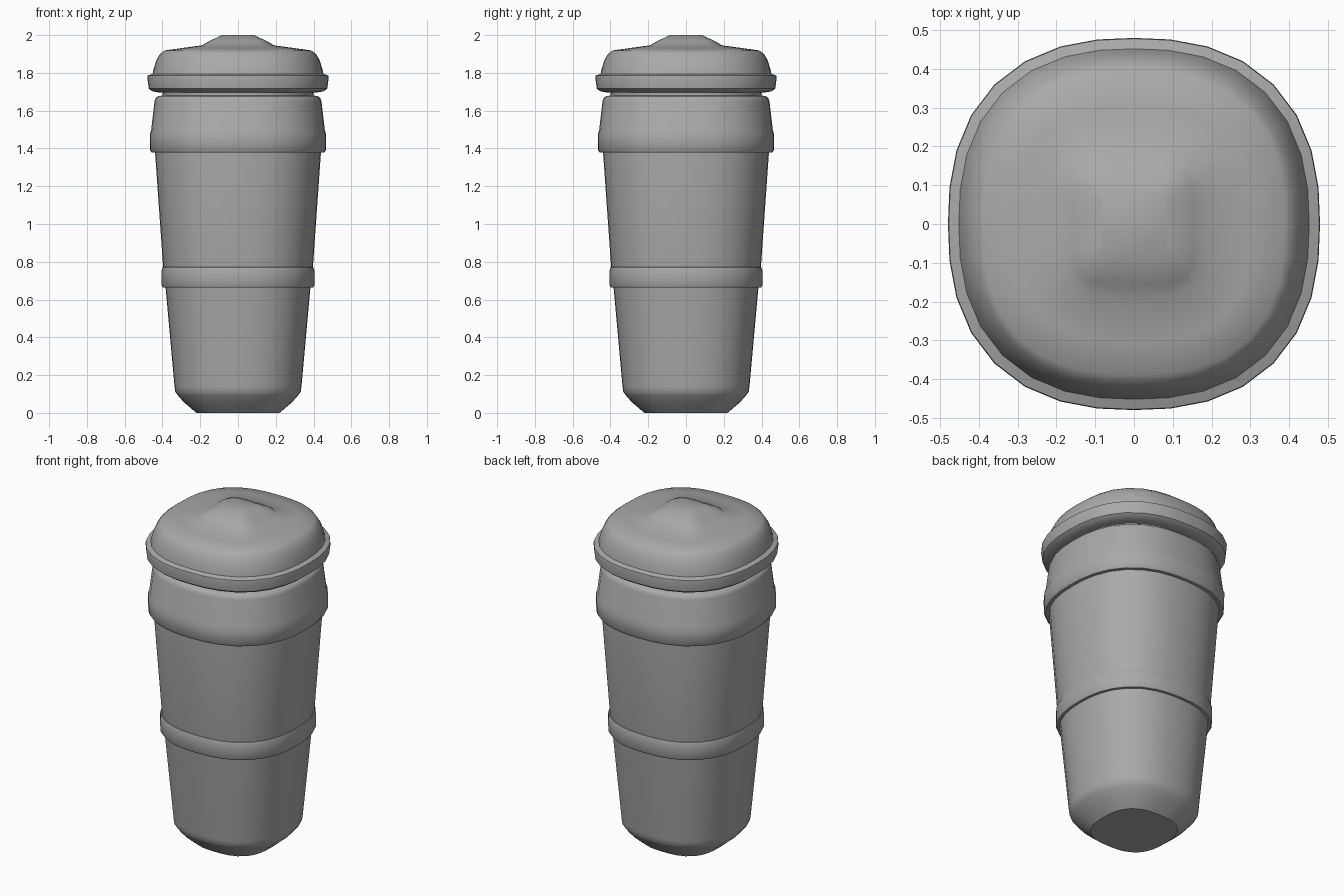
import bpy, bmesh, math

old = bpy.data.objects.get("Cube")
if old:
    bpy.data.objects.remove(old, do_unlink=True)

grey = bpy.data.materials.new("plain_grey")
grey.use_nodes = True
colour = (0.4, 0.4, 0.4, 1)
grey.diffuse_color = colour
grey.node_tree.nodes["Principled BSDF"].inputs["Base Color"].default_value = colour

SIDES = 32
ROUND = 2.41  # exponent of the rounded-square section


def section(half, z, power):
    """Points of a rounded square; a higher power gives squarer corners."""
    for i in range(SIDES):
        a = 2 * math.pi * i / SIDES
        c, s = math.cos(a), math.sin(a)
        r = half / (abs(c) ** power + abs(s) ** power) ** (1 / power)
        yield r * c, r * s, z


def loft(name, profile, closed=False, angle=40):
    """Skin rings of (half width, height, optional power) from bottom to top."""
    bm = bmesh.new()
    rings = []
    for half, z, *power in profile:
        p = power[0] if power else ROUND
        rings.append([bm.verts.new(co) for co in section(half, z, p)])
    pairs = list(zip(rings, rings[1:]))
    if closed:
        pairs.append((rings[-1], rings[0]))
    else:
        bm.faces.new(rings[0][::-1])
        bm.faces.new(rings[-1])
    for low, high in pairs:
        for i in range(SIDES):
            j = (i + 1) % SIDES
            bm.faces.new((low[i], low[j], high[j], high[i]))
    bmesh.ops.recalc_face_normals(bm, faces=bm.faces)
    mesh = bpy.data.meshes.new(name)
    bm.to_mesh(mesh)
    bm.free()
    mesh.materials.append(grey)
    obj = bpy.data.objects.new(name, mesh)
    bpy.context.collection.objects.link(obj)
    bpy.ops.object.select_all(action="DESELECT")
    obj.select_set(True)
    bpy.context.view_layer.objects.active = obj
    bpy.ops.object.shade_smooth_by_angle(angle=math.radians(angle))
    return obj


# Tapered cup with a chamfered foot and a narrow neck under the lid
loft("cup_body", [
    (0.22, 0, 2.7), (0.285, 0.055, 2.5), (0.318, 0.092), (0.332, 0.112),
    (0.336, 0.14), (0.385, 0.68), (0.397, 0.78), (0.44, 1.39),
    (0.43, 1.66), (0.40, 1.675), (0.40, 1.71)])

# Narrow ring around the lower part of the cup
loft("lower_ring", [
    (0.38, 0.663), (0.398, 0.664), (0.404, 0.675), (0.404, 0.755),
    (0.399, 0.77), (0.388, 0.775)], closed=True)

# Wide collar, tapering in towards the neck
loft("upper_collar", [
    (0.43, 1.378), (0.457, 1.379), (0.466, 1.392), (0.467, 1.475),
    (0.46, 1.495), (0.442, 1.65), (0.435, 1.668), (0.42, 1.678),
    (0.395, 1.68)], closed=True)

# Lid with a bulging rim, domed shoulder and small square knob
loft("lid", [
    (0.39, 1.695), (0.42, 1.697), (0.455, 1.703), (0.473, 1.717),
    (0.48, 1.775), (0.478, 1.786), (0.452, 1.795), (0.447, 1.82),
    (0.432, 1.868), (0.413, 1.9), (0.388, 1.919, 2.6), (0.3, 1.931, 2.8),
    (0.19, 1.946, 3.5), (0.155, 1.967, 5), (0.085, 2.0, 10)])
